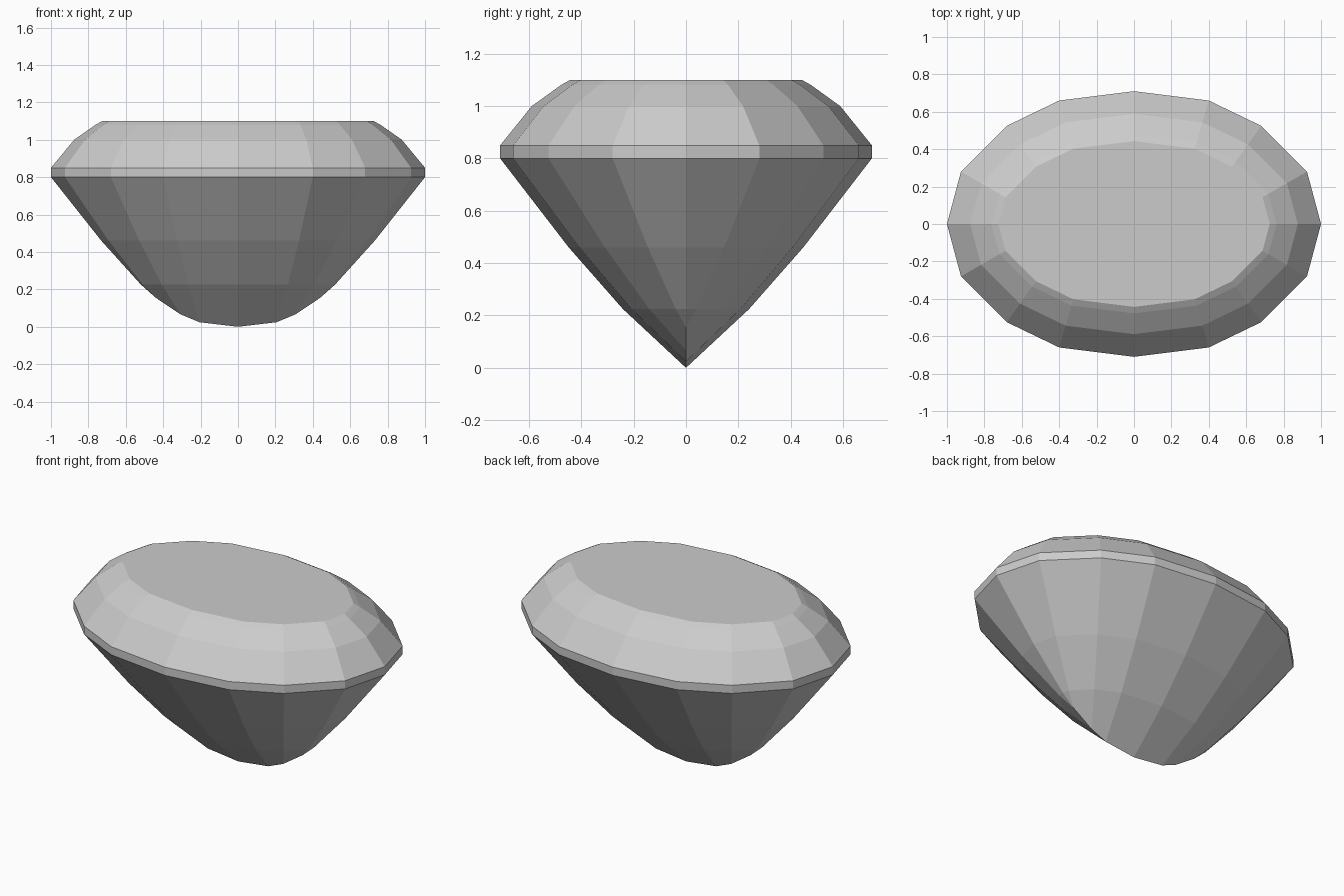
import bpy, bmesh
from mathutils import Vector

cube = bpy.data.objects.get("Cube")
if cube:
    bpy.data.objects.remove(cube)

# Material
grey = bpy.data.materials.new("stone grey")
grey.use_nodes = True
colour = (0.6, 0.6, 0.6, 1)
grey.diffuse_color = colour
grey.node_tree.nodes["Principled BSDF"].inputs["Base Color"].default_value = colour

# Girdle outline: one quarter mirrored into a sixteen-sided oval
quarter = [(1, 0), (0.925, 0.28), (0.68, 0.525), (0.4, 0.66), (0, 0.71)]
half = quarter + [(-x, y) for x, y in quarter[-2::-1]]
outline = [Vector(p) for p in half + [(x, -y) for x, y in half[-2:0:-1]]]
count = len(outline)


def edge_normal(i):
    e = outline[(i + 1) % count] - outline[i]
    return Vector((e.y, -e.x)).normalized()


# Inward travel of each corner per unit of inset, and where it meets the keel
travel = []
for i in range(count):
    a, b = edge_normal(i - 1), edge_normal(i)
    travel.append(-(a + b) / (1 + a.dot(b)))
limits = [abs(p.y / t.y) if abs(p.y) > 0.01 else None
          for p, t in zip(outline, travel)]
limits = [limits[(i + 1) % count] if d is None else d
          for i, d in enumerate(limits)]


def build(name, levels, cap=False, keel_slope=None):
    """Stack inset rings given as (inset, height); optionally cap or close to a keel."""
    bm = bmesh.new()
    rings = [[bm.verts.new((*(p + t * inset), z)) for p, t in zip(outline, travel)]
             for inset, z in levels]
    if keel_slope:
        deepest = max(limits)
        rings.append([bm.verts.new((*(p + t * d), (deepest - d) * keel_slope))
                      for p, t, d in zip(outline, travel, limits)])
    for low, high in zip(rings, rings[1:]):
        for i in range(count):
            j = (i + 1) % count
            bm.faces.new((low[i], low[j], high[j], high[i]))
    if cap:
        bm.faces.new(rings[-1])
    if keel_slope:
        bmesh.ops.reverse_faces(bm, faces=bm.faces)
    bmesh.ops.remove_doubles(bm, verts=bm.verts, dist=0.002)
    mesh = bpy.data.meshes.new(name)
    bm.to_mesh(mesh)
    bm.free()
    mesh.materials.append(grey)
    obj = bpy.data.objects.new(name, mesh)
    bpy.context.collection.objects.link(obj)


# Faceted top with flat table, thin girdle band, and pointed underside
build("crown", [(0, 0.85), (0.12, 1.0), (0.23, 1.08), (0.265, 1.1)], cap=True)
build("girdle", [(0, 0.8), (0, 0.85)])
build("pavilion", [(0, 0.8), (0.26, 0.46), (0.465, 0.225)], keel_slope=0.95)
